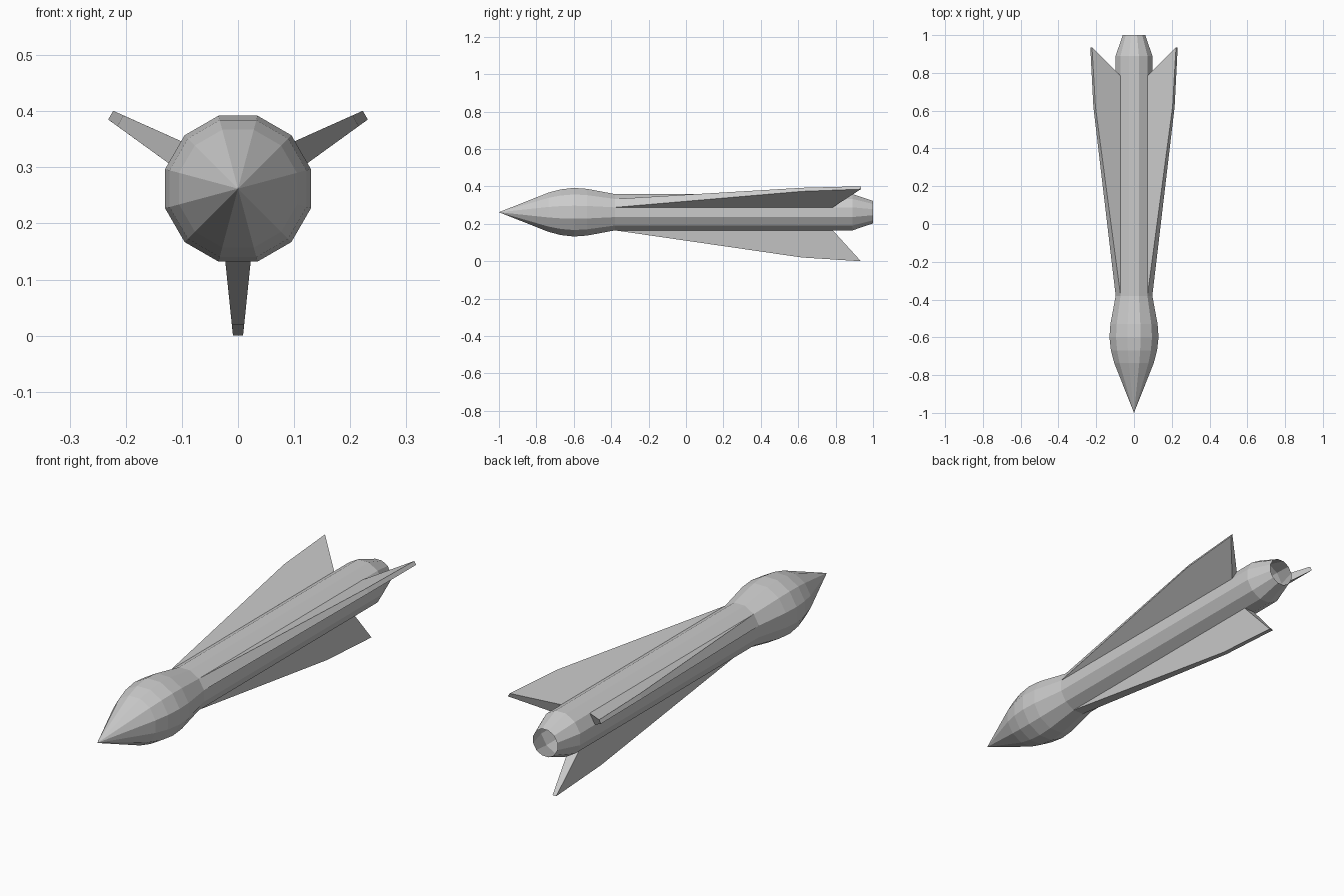
import bpy, math

if "Cube" in bpy.data.objects:
    bpy.data.objects.remove(bpy.data.objects["Cube"])

AXIS_Z = 0.262
SIDES = 12


def make(name, verts, faces):
    me = bpy.data.meshes.new(name)
    me.from_pydata(verts, [], faces)
    me.update()
    ob = bpy.data.objects.new(name, me)
    bpy.context.collection.objects.link(ob)
    return ob


# Body: 12-sided lathe along y, pointed nose, open tail (y, flat-to-axis radius)
profile = [(-0.735, 0.105), (-0.67, 0.122), (-0.6, 0.13), (-0.53, 0.125),
           (-0.38, 0.097), (0.89, 0.097), (1.0, 0.06)]
verts = [(0, -1, AXIS_Z)]
for y, r in profile:
    R = r / math.cos(math.pi / SIDES)
    for i in range(SIDES):
        a = 2 * math.pi * (i + 0.5) / SIDES
        verts.append((R * math.cos(a), y, AXIS_Z + R * math.sin(a)))
faces = []
for i in range(SIDES):
    j = (i + 1) % SIDES
    faces.append((0, 1 + i, 1 + j))
    for k in range(len(profile) - 1):
        b = 1 + k * SIDES
        faces.append((b + i, b + SIDES + i, b + SIDES + j, b + j))
make("rocket_body", verts, faces)

# Fins: tapered swept plates (y, distance from axis, half thickness)
outline = [(-0.38, 0.097, 0.026), (0.62, 0.242, 0.011),
           (0.935, 0.262, 0.009), (0.785, 0.097, 0.026)]
n = len(outline)
for name, deg in (("bottom_fin", 270), ("right_fin", 30), ("left_fin", 150)):
    c, s = math.cos(math.radians(deg)), math.sin(math.radians(deg))
    fv = [(r * c - side * t * s, y, AXIS_Z + r * s + side * t * c)
          for side in (1, -1) for y, r, t in outline]
    # the root face is left open where it meets the body
    ff = [tuple(range(n)), tuple(reversed(range(n, 2 * n)))]
    ff += [(i + 1, i, i + n, i + 1 + n) for i in range(n - 1)]
    make(name, fv, ff)
